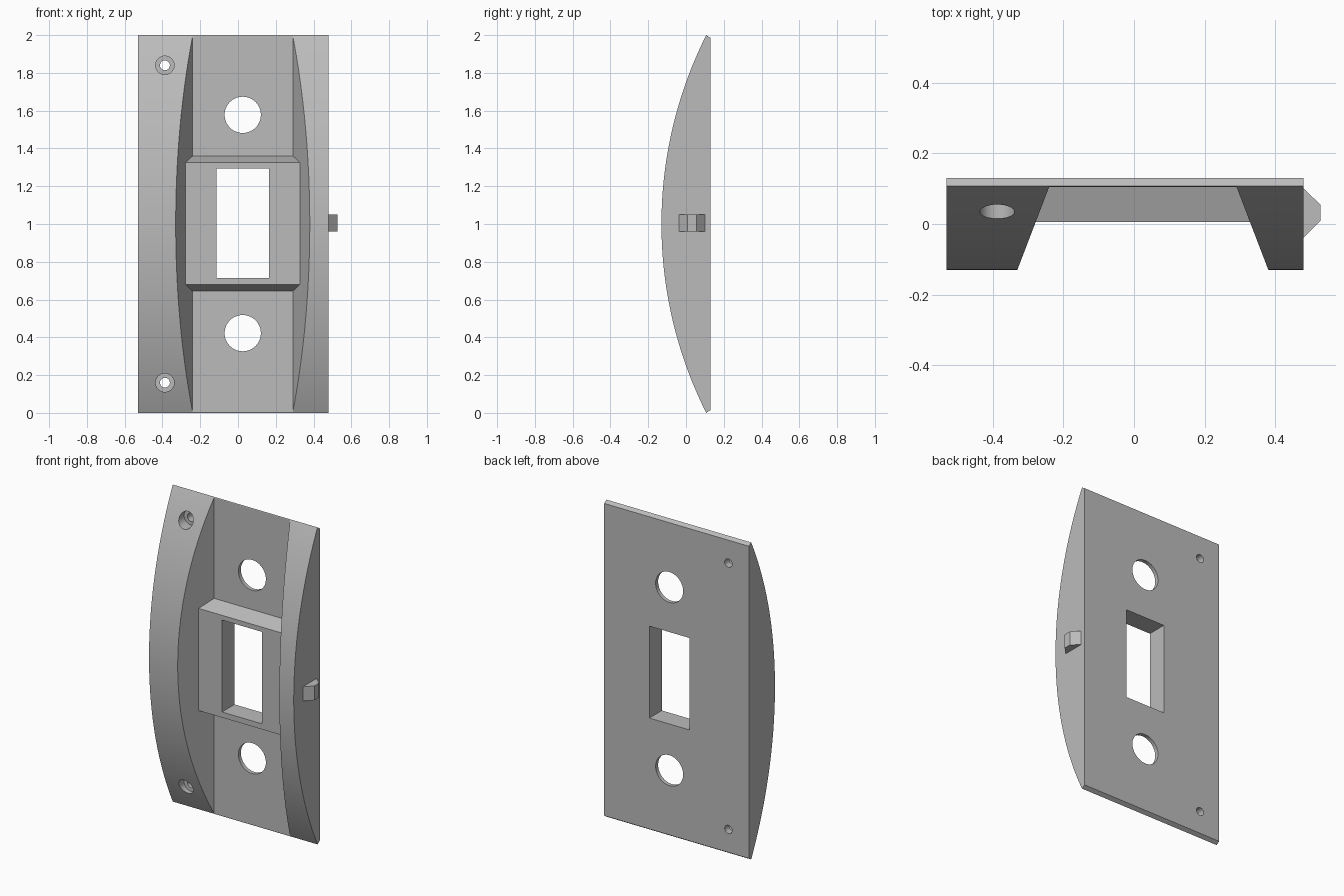
import bpy, bmesh, math
from mathutils import Vector

cube = bpy.data.objects.get("Cube")
if cube:
    bpy.data.objects.remove(cube, do_unlink=True)

grey = bpy.data.materials.new("plain grey")
grey.use_nodes = True
COLOUR = (0.5, 0.5, 0.5, 1)
grey.diffuse_color = COLOUR
grey.node_tree.nodes["Principled BSDF"].inputs["Base Color"].default_value = COLOUR

BACK, FLOOR, CREST, END = 0.13, 0.105, -0.13, 0.107
LEFT, RIGHT = 0.48, -0.53


def prism(name, points, direction):
    """Extrude a closed outline of 3D points into a solid."""
    bm = bmesh.new()
    face = bm.faces.new([bm.verts.new(p) for p in points])
    ext = bmesh.ops.extrude_face_region(bm, geom=[face], use_keep_orig=True)
    moved = [g for g in ext["geom"] if isinstance(g, bmesh.types.BMVert)]
    bmesh.ops.translate(bm, verts=moved, vec=Vector(direction))
    bmesh.ops.recalc_face_normals(bm, faces=bm.faces)
    mesh = bpy.data.meshes.new(name)
    bm.to_mesh(mesh)
    bm.free()
    mesh.materials.append(grey)
    obj = bpy.data.objects.new(name, mesh)
    bpy.context.collection.objects.link(obj)
    return obj


def combine(target, tool, operation):
    """Apply a boolean and discard the tool."""
    mod = target.modifiers.new("shape", "BOOLEAN")
    mod.object, mod.operation, mod.solver = tool, operation, "EXACT"
    bpy.context.view_layer.objects.active = target
    bpy.ops.object.modifier_apply(modifier=mod.name)
    bpy.data.objects.remove(tool, do_unlink=True)


def drill(target, x, z, radius, y0, y1, sides=48):
    ring = [(x + radius * math.cos(2 * math.pi * i / sides), y0,
             z + radius * math.sin(2 * math.pi * i / sides)) for i in range(sides)]
    combine(target, prism("drill", ring, (0, y1 - y0, 0)), "DIFFERENCE")


# Bowed body: circular arc front, flat back, chamfered ends
sag = END - CREST
R = (1 + sag * sag) / (2 * sag)
half = math.asin(1 / R)
N = 64
outline = []
for i in range(N + 1):
    a = half * (2 * i / N - 1)
    outline.append((RIGHT, CREST + R - R * math.cos(a), 1 + R * math.sin(a)))
outline += [(RIGHT, BACK, 1.985), (RIGHT, BACK, 0.015)]
body = prism("switch_plate", outline, (LEFT - RIGHT, 0, 0))

# Channel with sloping walls down the front
slope = 0.09 / 0.235
mouth = -0.2
flare = slope * (FLOOR - mouth)
channel = prism("channel", [(-0.24, FLOOR, -0.1), (0.29, FLOOR, -0.1),
                            (0.29 + flare, mouth, -0.1), (-0.24 - flare, mouth, -0.1)],
                (0, 0, 2.2))
combine(body, channel, "DIFFERENCE")

# Raised bevelled block across the channel
block = prism("raised_block", [(-0.31, 0.118, 0.64), (-0.31, 0.005, 0.68),
                               (-0.31, 0.005, 1.325), (-0.31, 0.118, 1.365)],
              (0.67, 0, 0))
combine(body, block, "UNION")

# Rectangular window through the block
window = prism("window", [(-0.115, -0.3, 0.715), (0.165, -0.3, 0.715),
                          (0.165, -0.3, 1.295), (-0.115, -0.3, 1.295)], (0, 0.6, 0))
combine(body, window, "DIFFERENCE")

# Large round holes and counterbored screw holes
for side in (-1, 1):
    drill(body, 0.025, 1 + side * 0.578, 0.096, -0.3, 0.3)
    drill(body, -0.387, 1 + side * 0.84, 0.049, -0.3, 0.085)
    drill(body, -0.387, 1 + side * 0.84, 0.026, -0.3, 0.3, 32)

# Wedge-shaped catch on the left edge
catch = prism("side_catch", [(LEFT - 0.01, -0.038, 0.96), (LEFT, -0.038, 0.96),
                             (0.527, 0.008, 0.96), (0.527, 0.055, 0.96),
                             (LEFT, 0.1, 0.96), (LEFT - 0.01, 0.1, 0.96)], (0, 0, 0.09))

# Smooth the bow and bores, keeping corners crisp
bpy.ops.object.select_all(action="DESELECT")
body.select_set(True)
bpy.context.view_layer.objects.active = body
bpy.ops.object.shade_smooth_by_angle(angle=math.radians(20))
